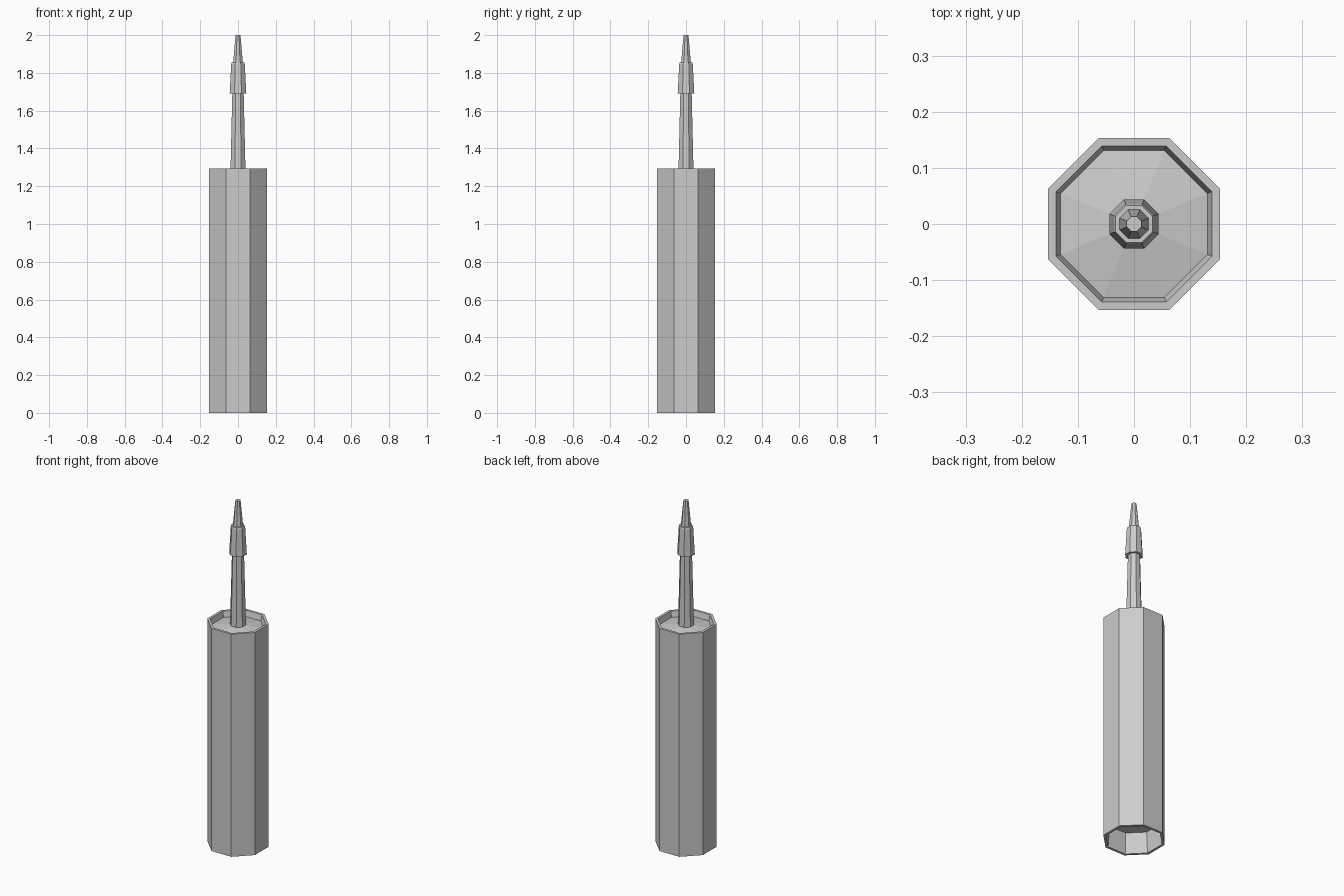
import bpy, bmesh, math

cube = bpy.data.objects.get("Cube")
if cube:
    bpy.data.objects.remove(cube, do_unlink=True)

SIDES = 8
GREY = (0.6, 0.6, 0.6, 1.0)

metal = bpy.data.materials.new("light_grey")
metal.use_nodes = True
metal.diffuse_color = GREY
metal.node_tree.nodes["Principled BSDF"].inputs["Base Color"].default_value = GREY


def turned_part(name, profile):
    """Octagonal lathe; profile is (flat-to-centre distance, height), 0 = pole."""
    bm = bmesh.new()
    rings = []
    for flat, z in profile:
        if flat == 0:
            rings.append([bm.verts.new((0, 0, z))] * SIDES)
            continue
        r = flat / math.cos(math.pi / SIDES)
        angles = [(i + 0.5) * math.tau / SIDES for i in range(SIDES)]
        rings.append([bm.verts.new((r * math.cos(a), r * math.sin(a), z)) for a in angles])
    for low, high in zip(rings, rings[1:]):
        for i in range(SIDES):
            j = (i + 1) % SIDES
            corners = dict.fromkeys((low[i], low[j], high[j], high[i]))
            bm.faces.new(list(corners))
    bmesh.ops.recalc_face_normals(bm, faces=bm.faces)
    mesh = bpy.data.meshes.new(name)
    bm.to_mesh(mesh)
    bm.free()
    mesh.materials.append(metal)
    obj = bpy.data.objects.new(name, mesh)
    bpy.context.collection.objects.link(obj)
    return obj


# Main column: recessed underside, thin rim, gently coned top floor
turned_part("column", [(0, 0.12), (0.131, 0.12), (0.139, 0), (0.153, 0),
                       (0.153, 1.295), (0.139, 1.295), (0.131, 1.262), (0, 1.285)])

# Slender tapering mast
turned_part("mast", [(0, 1.27), (0.04, 1.27), (0.03, 1.70), (0, 1.70)])

# Wider collar near the top
turned_part("collar", [(0, 1.69), (0.044, 1.69), (0.036, 1.845), (0.033, 1.855), (0, 1.855)])

# Pointed tip
turned_part("tip", [(0, 1.85), (0.026, 1.85), (0.013, 2.0), (0, 2.0)])
